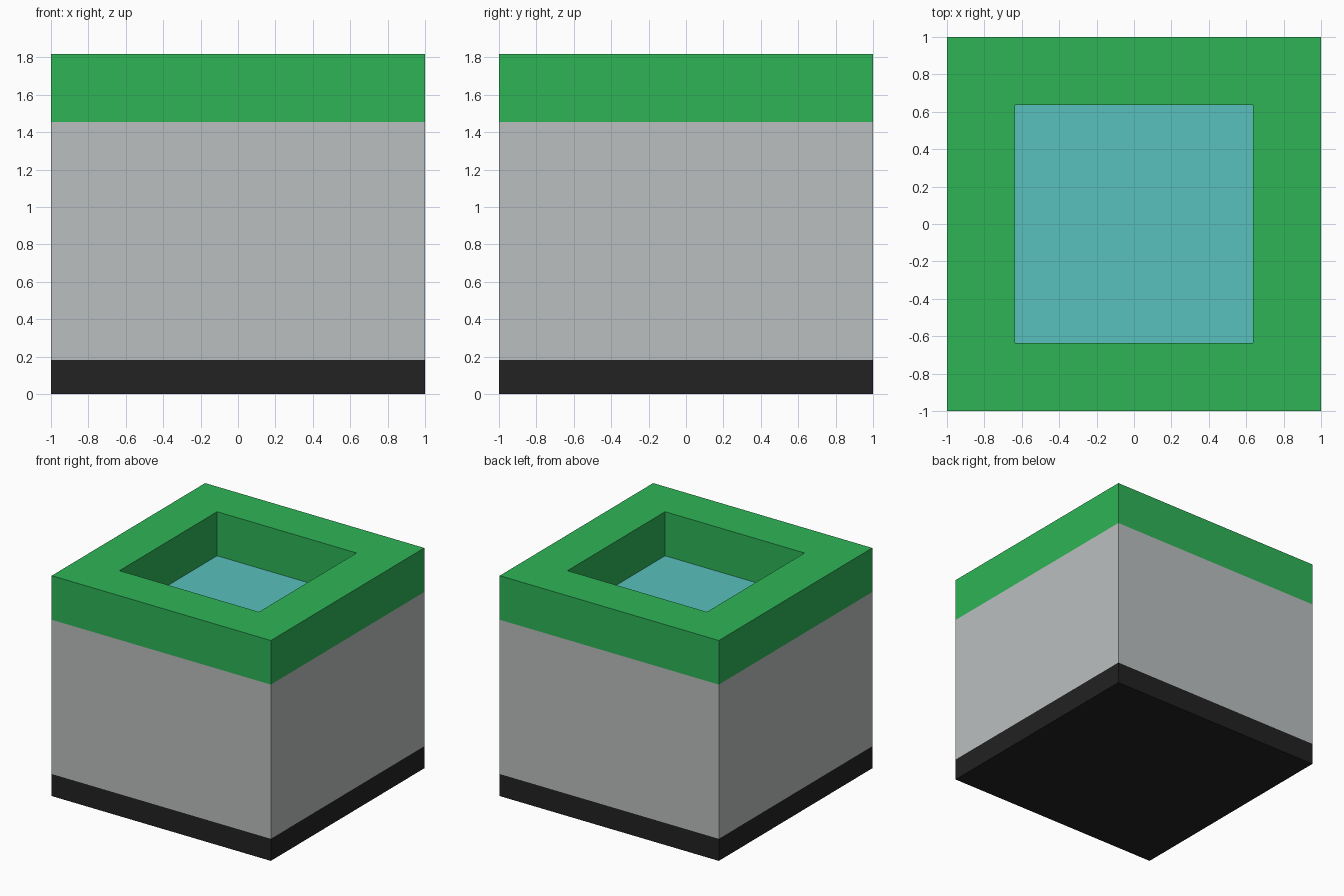
import bpy
import bmesh

cube = bpy.data.objects.get("Cube")
if cube:
    bpy.data.objects.remove(cube, do_unlink=True)

U = 2 / 11  # the model is 11 units wide and 10 units tall


def material(name, rgb):
    """Flat material from 0-255 display values, converted to linear."""
    linear = []
    for value in rgb:
        c = value / 255
        linear.append(c / 12.92 if c <= 0.04045 else ((c + 0.055) / 1.055) ** 2.4)
    colour = (*linear, 1)
    mat = bpy.data.materials.new(name)
    mat.use_nodes = True
    mat.diffuse_color = colour
    shader = mat.node_tree.nodes["Principled BSDF"]
    shader.inputs["Base Color"].default_value = colour
    shader.inputs["Roughness"].default_value = 0.9
    return mat


def square_loft(name, profile, mat, cap_first=False, cap_last=False):
    """Skin square rings given as (half width, height) in units."""
    bm = bmesh.new()
    rings = []
    for half, height in profile:
        rings.append([bm.verts.new((sx * half * U, sy * half * U, height * U))
                      for sx, sy in ((-1, -1), (1, -1), (1, 1), (-1, 1))])
    for low, high in zip(rings, rings[1:]):
        for i in range(4):
            j = (i + 1) % 4
            bm.faces.new((low[i], low[j], high[j], high[i]))
    if cap_first:
        bm.faces.new(rings[0][::-1])
    if cap_last:
        bm.faces.new(rings[-1])
    mesh = bpy.data.meshes.new(name)
    bm.to_mesh(mesh)
    bm.free()
    mesh.materials.append(mat)
    obj = bpy.data.objects.new(name, mesh)
    bpy.context.collection.objects.link(obj)
    return obj


black = material("black", (34, 34, 34))
grey = material("light grey", (187, 191, 191))
green = material("green", (46, 180, 86))
teal = material("teal", (88, 192, 188))

OUTER, INNER = 5.5, 3.5

# Dark foot band with closed underside
square_loft("base", [(OUTER, 0), (OUTER, 1)], black, cap_first=True)
# Plain grey walls
square_loft("walls", [(OUTER, 1), (OUTER, 8)], grey)
# Green rim: outer side, flat top, inner side of the recess
square_loft("rim", [(OUTER, 8), (OUTER, 10), (INNER, 10), (INNER, 8)], green)
# Floor of the recess
square_loft("recess_floor", [(INNER, 8)], teal, cap_last=True)
